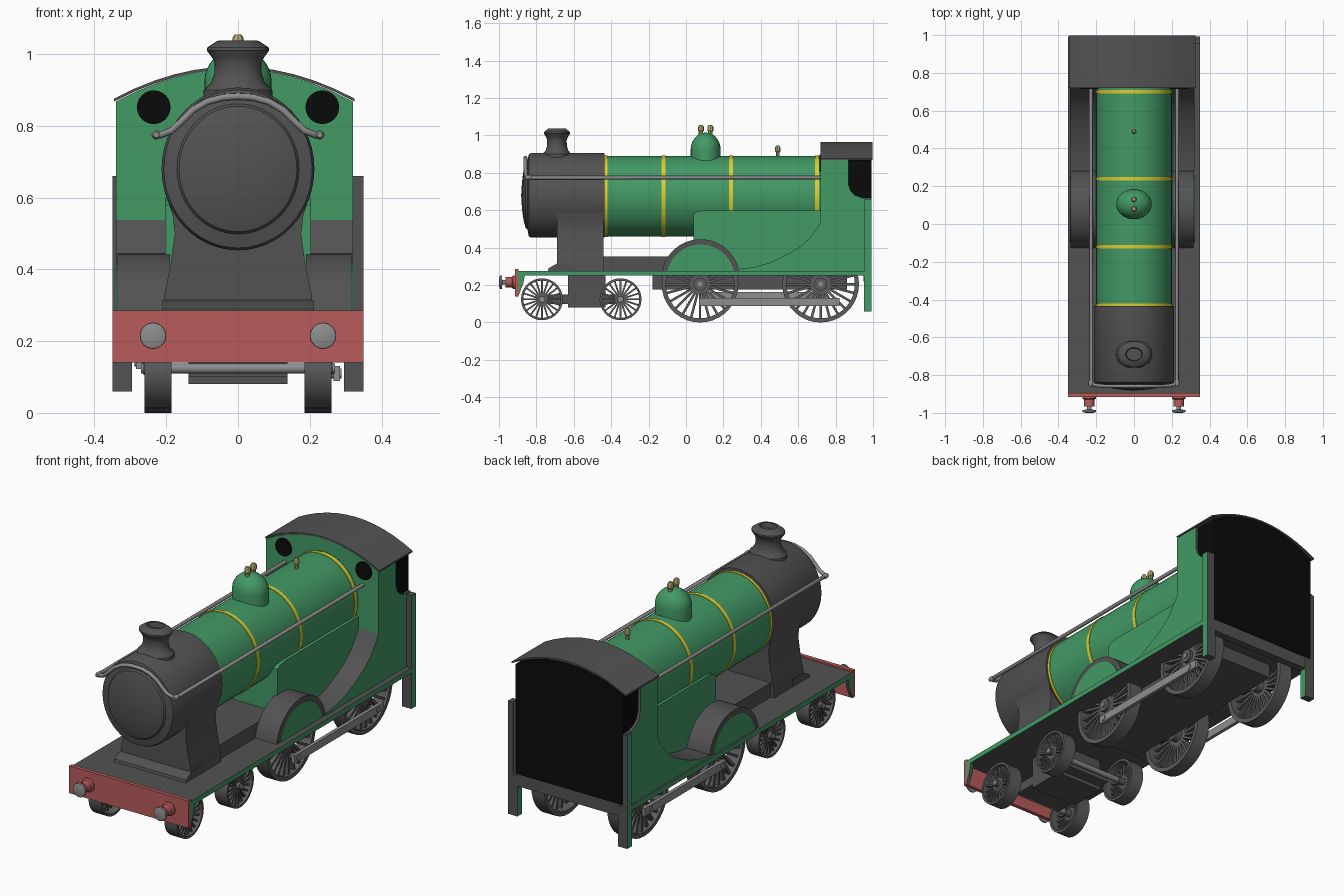
import bpy, bmesh, math
from mathutils import Vector, Matrix

if "Cube" in bpy.data.objects:
    bpy.data.objects.remove(bpy.data.objects["Cube"])


def mat(name, *c):
    m = bpy.data.materials.new(name)
    m.diffuse_color = (*c, 1)
    m.use_nodes = True
    m.node_tree.nodes["Principled BSDF"].inputs["Base Color"].default_value = m.diffuse_color
    return m


DARK = mat("dark grey", .085, .085, .085)
GREEN = mat("green", .055, .32, .13)
RED = mat("red", .48, .105, .105)
YELLOW = mat("yellow", .72, .62, .03)
BRASS = mat("pale brass", .48, .43, .17)
STEEL = mat("steel", .27, .27, .27)
BLACK = mat("black", .003, .003, .003)
WHEEL = mat("wheel grey", .11, .11, .11)
EDGE = {-1: -.34, 1: .32}      # outer planes of the bodywork


def finish(bm, name, *mats):
    bmesh.ops.recalc_face_normals(bm, faces=bm.faces)
    for f in bm.faces:
        f.smooth = True
    for e in bm.edges:
        e.smooth = len(e.link_faces) == 2 and e.calc_face_angle(0) < math.radians(35)
    me = bpy.data.meshes.new(name)
    bm.to_mesh(me)
    bm.free()
    for m in mats:
        me.materials.append(m)
    ob = bpy.data.objects.new(name, me)
    bpy.context.collection.objects.link(ob)
    return ob


def place(axis, u, v, t):
    return {'X': (t, u, v), 'Y': (u, t, v), 'Z': (u, v, t)}[axis]


def add_prism(bm, pts, axis, a, b):
    """Extruded profile: end caps use slot 0, walls slot 1."""
    lo, hi = [[bm.verts.new(place(axis, u, v, t)) for u, v in pts] for t in (a, b)]
    bm.faces.new(lo)
    bm.faces.new(hi)
    for i in range(len(pts)):
        j = (i + 1) % len(pts)
        bm.faces.new((lo[i], lo[j], hi[j], hi[i])).material_index = 1


def prism(name, pts, axis, a, b, caps, walls=None):
    bm = bmesh.new()
    add_prism(bm, pts, axis, a, b)
    return finish(bm, name, caps, walls or caps)


def rect(u0, u1, v0, v1):
    return [(u0, v0), (u1, v0), (u1, v1), (u0, v1)]


def box(name, x, y, z, caps, walls=None):
    return prism(name, rect(*y, *z), 'X', *x, caps, walls)


def add_lathe(bm, prof, axis, cu, cv, su=1, sv=1, n=32, ring=False):
    """Revolved (radius, position) profile with elliptical scaling."""
    loops = []
    for r, t in prof:
        loops.append([bm.verts.new(place(axis, cu + r * su * math.cos(k * math.tau / n),
                                         cv + r * sv * math.sin(k * math.tau / n), t))
                      for k in range(n)])
    pairs = list(zip(loops, loops[1:]))
    if ring:
        pairs.append((loops[-1], loops[0]))
    else:
        bm.faces.new(loops[0])
        bm.faces.new(loops[-1])
    for p, q in pairs:
        for k in range(n):
            j = (k + 1) % n
            bm.faces.new((p[k], p[j], q[j], q[k]))


def lathe(name, prof, axis, cu, cv, m, su=1, sv=1, n=32):
    bm = bmesh.new()
    add_lathe(bm, prof, axis, cu, cv, su, sv, n)
    return finish(bm, name, m)


# Boiler, bands and smokebox
lathe("boiler", [(1, -.44), (1, .725)], 'Y', 0, .675, GREEN, .2, .215, 48)
for y in (-.43, -.12, .24, .70):
    lathe("boiler_band", [(1, y - .01), (1, y + .01)], 'Y', 0, .675, YELLOW, .203, .218, 48)
lathe("smokebox", [(1, -.435), (1, -.825), (.97, -.84), (.8, -.848), (.77, -.857), (.6, -.868),
                   (.35, -.876), (.12, -.88), (.01, -.881)],
      'Y', 0, .68, DARK, .213, .227, 48)

# Saddle below the smokebox
half = [(.21, .27), (.205, .33), (.187, .42), (.176, .5), (.182, .55), (.198, .6), (.21, .66)]
prism("saddle", half + [(-x, z) for x, z in reversed(half)], 'Y', -.69, -.44, DARK)
prism("saddle_plinth", [(-.74, .27), (-.735, .29), (-.69, .315), (-.6, .315), (-.6, .27)],
      'X', -.21, .21, DARK)

# Chimney, dome, valves and whistle
lathe("chimney", [(.098, .86), (.096, .9), (.075, .92), (.066, .945), (.065, .975), (.072, .99),
                  (.087, 1.01), (.086, 1.018), (.058, 1.037), (.045, 1.038), (.04, 1.01)],
      'Z', 0, -.69, DARK, 1, .8)
dome = [(.08, .85), (.08, .925)] + [(.08 * math.cos(a), .925 + .09 * math.sin(a))
                                    for a in [k * math.pi / 16 for k in range(1, 8)]] + [(.003, 1.015)]
lathe("steam_dome", dome, 'Z', 0, .105, GREEN, 1.17, 1)
for y in (.08, .13):
    lathe("safety_valve", [(.012, .99), (.012, 1.02), (.016, 1.025), (.016, 1.045), (.009, 1.055)],
          'Z', 0, y, BRASS, n=8)
lathe("whistle", [(.01, .88), (.01, .91), (.014, .915), (.014, .935), (.007, .947)],
      'Z', 0, .49, BRASS, n=8)

# Firebox and frame block under the boiler
prism("firebox", [(.04, .27), (.04, .58), (.06, .592), (.1, .6), (.725, .6), (.725, .27)],
      'X', -.203, .203, GREEN)
box("boiler_underframe", (-.19, .19), (-.45, .05), (.27, .352), DARK)

# Running board and front beam with buffers
box("running_board", (-.35, .35), (-.905, .96), (.25, .276), GREEN, DARK)
box("buffer_beam", (-.35, .35), (-.915, -.895), (.14, .285), RED)
for s in (-1, 1):
    x = s * .34
    prism("beam_bracket", [(-.896, .14), (-.896, .26), (-.86, .26), (-.87, .21)], 'X',
          x - .01, x + .01, GREEN, DARK)
    lathe("buffer_stock", [(.036, -.91), (.036, -.925), (.028, -.93), (.028, -.965)],
          'Y', s * .237, .215, RED, n=16)
    lathe("buffer_head", [(.012, -.96), (.012, -.982), (.037, -.985), (.036, -.995), (.02, -1)],
          'Y', s * .237, .215, STEEL, n=16)

# Splashers over the driving wheels, with the rear one sweeping up to the cab
def arch(r, cy=.078, cz=.235):
    a0 = math.asin((.27 - cz) / r)
    return [(cy + r * math.cos(a0 + (math.pi - 2 * a0) * k / 20),
             cz + r * math.sin(a0 + (math.pi - 2 * a0) * k / 20)) for k in range(21)]


sweep = [(.28, .27), (.28, .285), (.36, .295), (.45, .32), (.55, .368), (.61, .405), (.66, .45),
         (.70, .505), (.725, .545), (.725, .27)]
for s, e in EDGE.items():
    prism("front_splasher", arch(.21), 'X', s * .19, e - s * .004, DARK)
    prism("splasher_face", arch(.182), 'X', e - s * .008, e, GREEN)
    prism("rear_splasher", sweep, 'X', s * .19, e, GREEN, DARK)

# Cab: front sheet, side sheets with cut-outs, dark interior, curved roof
def roof_line(x0, x1, lift):
    c, h = (x0 + x1) / 2, (x1 - x0) / 2
    return [(c + h * t / 6, .868 + lift + .09 * (1 - (t / 6) ** 2)) for t in range(-6, 7)]


line = roof_line(-.34, .32, 0)
prism("cab_front", [(.32, .27), (-.34, .27)] + line, 'Y', .72, .735, GREEN)
prism("cab_interior", [(.306, .285), (-.326, .285)] + roof_line(-.326, .306, -.002),
      'Y', .735, .993, BLACK)
prism("cab_roof", roof_line(-.345, .325, 0) + roof_line(-.345, .325, .008)[::-1],
      'Y', .72, .998, DARK)
side = [(.735, .25), (.99, .25), (.99, .665), (.945, .665), (.905, .68), (.88, .705), (.868, .74),
        (.868, .868), (.735, .868)]
for s, e in EDGE.items():
    prism("cab_side", side, 'X', e - s * .015, e, GREEN, DARK)
    box("rear_post", sorted((s * .321, s * .35)), (.955, .992), (.25, .66), GREEN, DARK)
    box("rear_step", sorted((s * .295, s * .35)), (.953, .992), (.06, .275), GREEN, DARK)
    lathe("cab_window", [(.047, .714), (.047, .722)], 'Y', s * .235, .852, BLACK, n=24)
box("rear_beam", (-.32, .32), (.95, .99), (.22, .29), DARK)

# Handrail along both sides and over the smokebox front
arc = [(.215, -.85, .775), (.185, -.856, .787), (.155, -.858, .815), (.125, -.858, .845),
       (.085, -.858, .868), (.04, -.858, .88)]
right = [(.228, .725, .775), (.228, -.835, .775)] + arc
path = right + [(0, -.858, .882)] + [(-x, y, z) for x, y, z in reversed(right)]
cu = bpy.data.curves.new("handrail", 'CURVE')
cu.dimensions = '3D'
cu.bevel_depth = .01
cu.bevel_resolution = 2
sp = cu.splines.new('POLY')
sp.points.add(len(path) - 1)
for p, co in zip(sp.points, path):
    p.co = (*co, 1)
cu.materials.append(STEEL)
bpy.context.collection.objects.link(bpy.data.objects.new("handrail", cu))
for s in (-1, 1):
    lathe("handrail_knob", [(.008, -.86), (.013, -.85), (.013, -.835), (.008, -.825)],
          'Y', s * .228, .775, STEEL, n=10)

# Main frame and leading bogie
box("main_frame", (-.17, .17), (-.18, .86), (.175, .252), DARK)
box("bogie_block", (-.138, .138), (-.63, -.43), (.08, .252), DARK)
box("bogie_frame", (-.138, .138), (-.75, -.37), (.1, .15), DARK)


# Spoked wheels
def wheel(name, s, y, r, z, spokes, width):
    bm = bmesh.new()
    a, b = s * .185, s * .26
    add_lathe(bm, [(r, a), (r, b), (r * .89, b), (r * .89, a)], 'X', y, z, n=36, ring=True)
    add_lathe(bm, [(r * .17, a), (r * .17, b + s * .004)], 'X', y, z, n=16)
    for k in range(spokes):
        m = Matrix.Translation((s * .235, y, z)) @ Matrix.Rotation(k * math.tau / spokes, 4, 'X') \
            @ Matrix.Translation((0, 0, r * .53)) @ Matrix.Diagonal((.024, width, r * .78, 1))
        bmesh.ops.create_cube(bm, size=1, matrix=m)
    for f in bm.faces:
        f.material_index = 0
    finish(bm, name, WHEEL)


for s in (-1, 1):
    for y in (-.77, -.35):
        wheel("bogie_wheel", s, y, .112, .124, 20, .009)
    for y in (.075, .72):
        wheel("driving_wheel", s, y, .205, .205, 24, .013)
for y, z in ((-.77, .124), (-.35, .124), (.075, .205), (.72, .205)):
    lathe("axle", [(.014, -.27), (.014, .27)], 'X', y, z, STEEL, n=12)

# Coupling rods, with each side at its own crank angle
for s, y0, y1, z in ((1, .07, .82, .11), (-1, .07, .75, .143)):
    box("coupling_rod", sorted((s * .266, s * .284)), (y0, y1), (z - .021, z + .021), STEEL)
    for y in (y0 + .03, y1 - .05):
        lathe("crank_pin", [(.014, s * .24), (.014, s * .288)], 'X', y, z, STEEL, n=12)
